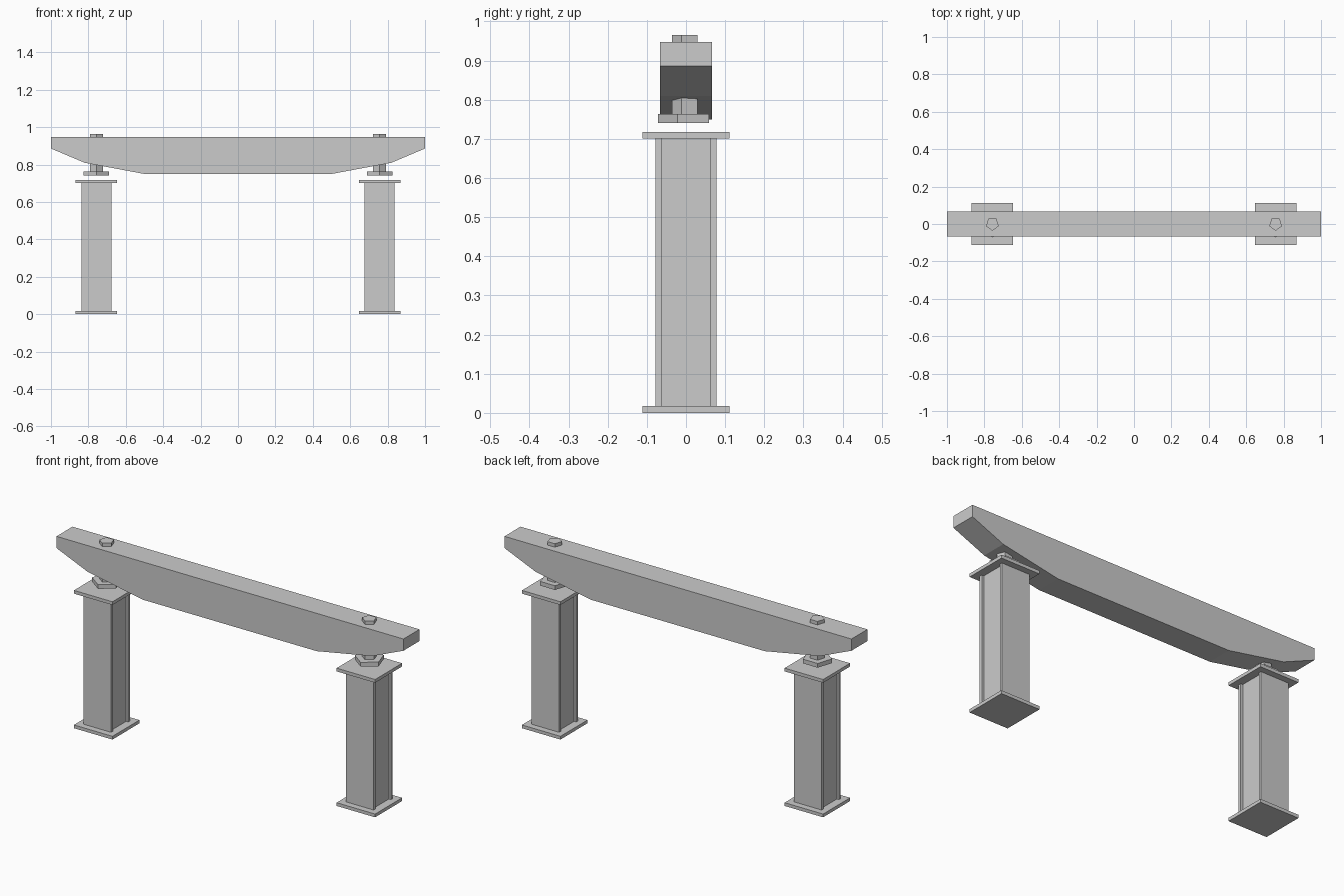
import bpy, bmesh
from math import sin, cos, pi

if "Cube" in bpy.data.objects:
    bpy.data.objects.remove(bpy.data.objects["Cube"])

FACES = [0.757, -0.757]


def prism(name, pts, to3d, direction):
    """Extrude a flat outline along a direction vector."""
    bm = bmesh.new()
    face = bm.faces.new([bm.verts.new(to3d(a, b)) for a, b in pts])
    res = bmesh.ops.extrude_face_region(bm, geom=[face])
    verts = [g for g in res["geom"] if isinstance(g, bmesh.types.BMVert)]
    bmesh.ops.translate(bm, verts=verts, vec=direction)
    bmesh.ops.recalc_face_normals(bm, faces=bm.faces)
    mesh = bpy.data.meshes.new(name)
    bm.to_mesh(mesh)
    bm.free()
    ob = bpy.data.objects.new(name, mesh)
    bpy.context.collection.objects.link(ob)
    return ob


def upright(name, pts, x, z0, z1):
    return prism(name, pts, lambda a, b: (a + x, b, z0), (0, 0, z1 - z0))


def pentagon(r):
    # one corner points to the front
    return [(r * cos(-pi / 2 + i * 2 * pi / 5), r * sin(-pi / 2 + i * 2 * pi / 5))
            for i in range(5)]


def square(h):
    return [(-h, -h), (h, -h), (h, h), (-h, h)]


# Tapered beam
half = [(0.5, 0.75), (0.82, 0.81), (1.0, 0.886), (1.0, 0.947)]
outline = half + [(-x, z) for x, z in reversed(half)]
prism("beam", outline, lambda a, b: (a, -0.066, b), (0, 0.132, 0))

# Post section: wide front and back flanges with slightly recessed sides
w, d, web, fl = 0.08, 0.078, 0.068, 0.063
section = [(-w, -d), (w, -d), (w, -fl), (web, -fl), (web, fl), (w, fl),
           (w, d), (-w, d), (-w, fl), (-web, fl), (-web, -fl), (-w, -fl)]

for side, x in zip(("right", "left"), FACES):
    # Post and end plates
    upright(side + "_post", section, x, 0.017, 0.701)
    upright(side + "_base_plate", square(0.111), x, 0.0, 0.017)
    upright(side + "_top_plate", square(0.111), x, 0.701, 0.718)
    # Five-sided bolt and its washer
    upright(side + "_washer", pentagon(0.072), x, 0.741, 0.763)
    upright(side + "_bolt", pentagon(0.036), x, 0.75, 0.965)
